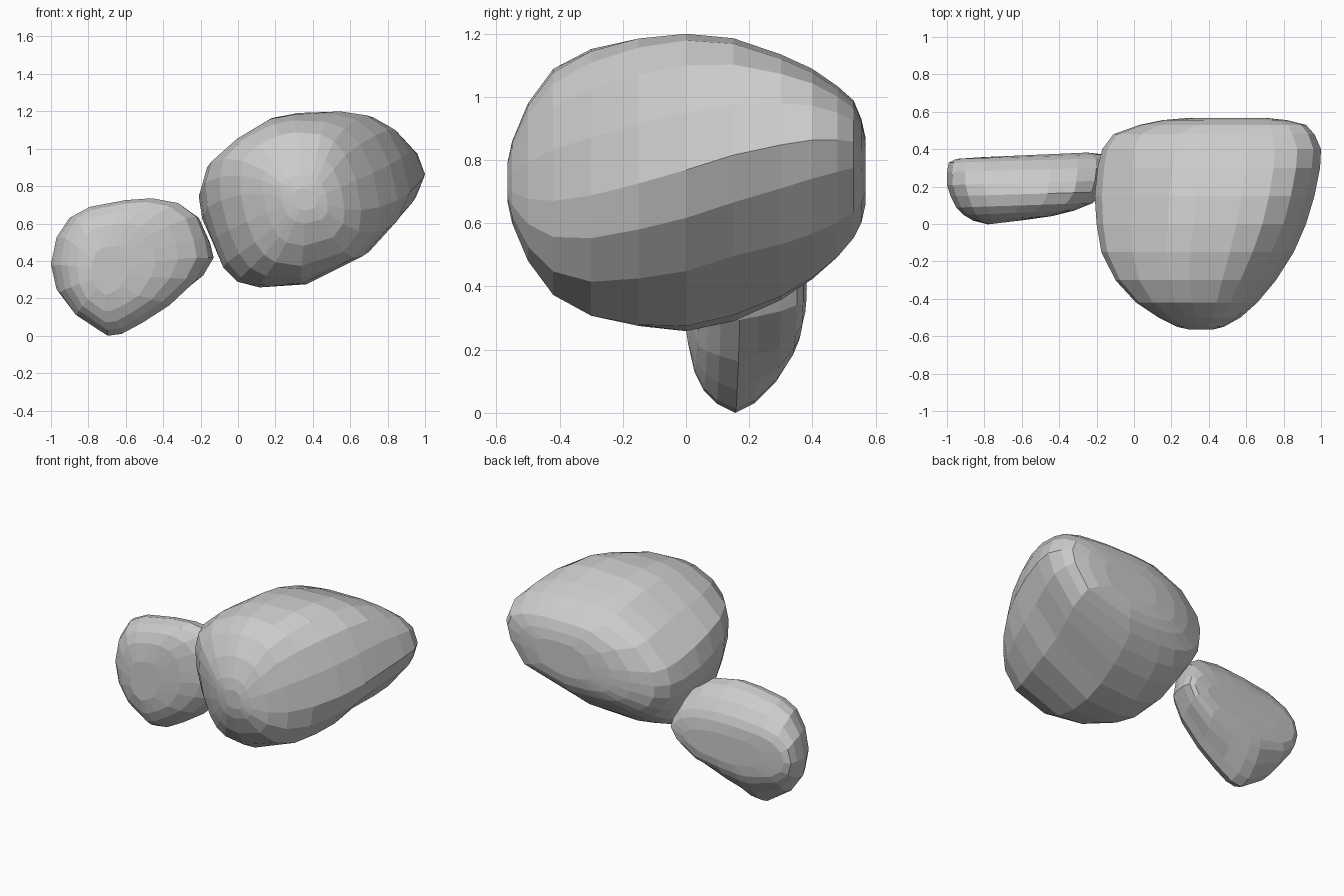
import bpy, bmesh
from math import atan2, cos, sin


def pebble(name, outline, sections, shear_z=0.0, shear_y=0.0):
    """Loft sections (y, x0, x1, z0, z1, roundness) along y.
    Each section blends the front outline with a rounded box by its roundness."""
    xs, zs = zip(*outline)
    unit = [(2 * (x - min(xs)) / (max(xs) - min(xs)) - 1,
             2 * (z - min(zs)) / (max(zs) - min(zs)) - 1) for x, z in outline]
    bm = bmesh.new()
    rings = []
    for y, x0, x1, z0, z1, w in sections:
        ring = []
        n = 2.2 if y < 0 else 2.8
        for u, v in unit:
            a = atan2(v, u)
            r = (abs(cos(a)) ** n + abs(sin(a)) ** n) ** (-1 / n)
            u = (1 - w) * u + w * r * cos(a)
            v = (1 - w) * v + w * r * sin(a)
            v += shear_z * y * u * (1 - v * v)
            ring.append(bm.verts.new(((x0 + x1) / 2 + u * (x1 - x0) / 2,
                                      y + shear_y * u,
                                      (z0 + z1) / 2 + v * (z1 - z0) / 2)))
        rings.append(ring)
    n = len(unit)
    for a, b in zip(rings, rings[1:]):
        for i in range(n):
            j = (i + 1) % n
            bm.faces.new((a[i], a[j], b[j], b[i]))
    # close both ends with a fan
    for ring in (rings[0], rings[-1]):
        bmesh.ops.poke(bm, faces=[bm.faces.new(ring)])
    bmesh.ops.recalc_face_normals(bm, faces=bm.faces[:])
    mesh = bpy.data.meshes.new(name)
    bm.to_mesh(mesh)
    bm.free()
    obj = bpy.data.objects.new(name, mesh)
    bpy.context.collection.objects.link(obj)
    return obj


# Large stone: rounded nose to the front, flattened back
pebble("large_stone",
       [(-.21, .78), (-.17, .9), (0, 1.03), (.2, 1.16), (.35, 1.19), (.6, 1.2),
        (.75, 1.18), (.87, 1.1), (.95, .95), (1, .77), (.92, .62), (.75, .46),
        (.4, .28), (.13, .26), (0, .29), (-.08, .37), (-.13, .5), (-.19, .65)],
       [(-.565, .3, .42, .67, .79, 1), (-.55, .23, .48, .60, .86, 1), (-.50, .13, .57, .48, .98, .9),
        (-.42, .01, .66, .37, 1.09, .8), (-.30, -.1, .76, .30, 1.155, .6),
        (-.15, -.175, .855, .265, 1.19, .3), (0, -.2, .92, .257, 1.2, .1),
        (.15, -.21, .965, .29, 1.185, 0), (.3, -.195, .995, .355, 1.135, .2),
        (.4, -.17, 1, .42, 1.09, .4), (.48, -.11, .965, .49, 1.035, .6),
        (.53, .03, .92, .55, .99, .7), (.555, .15, .82, .6, .93, .8), (.568, .3, .7, .66, .87, .8)],
       shear_z=.6)

# Small stone: thinner, steep in front, top sloping down to a narrow back edge
pebble("small_stone",
       [(-1, .38), (-.97, .53), (-.9, .64), (-.8, .69), (-.6, .725), (-.45, .735),
        (-.3, .71), (-.2, .64), (-.15, .52), (-.13, .42), (-.2, .3), (-.35, .17),
        (-.5, .08), (-.62, .02), (-.7, .01), (-.88, .12), (-.97, .24)],
       [(.01, -.78, -.58, .22, .48, .4), (.03, -.86, -.44, .13, .6, .3), (.06, -.91, -.32, .07, .67, .1),
        (.1, -.95, -.22, .03, .715, 0), (.16, -.98, -.16, 0, .735, 0), (.22, -1, -.14, .03, .72, 0),
        (.29, -1, -.13, .1, .66, .2), (.34, -.99, -.135, .18, .59, .4),
        (.36, -.95, -.16, .23, .54, .5), (.37, -.8, -.25, .29, .47, .5)],
       shear_y=.012)
